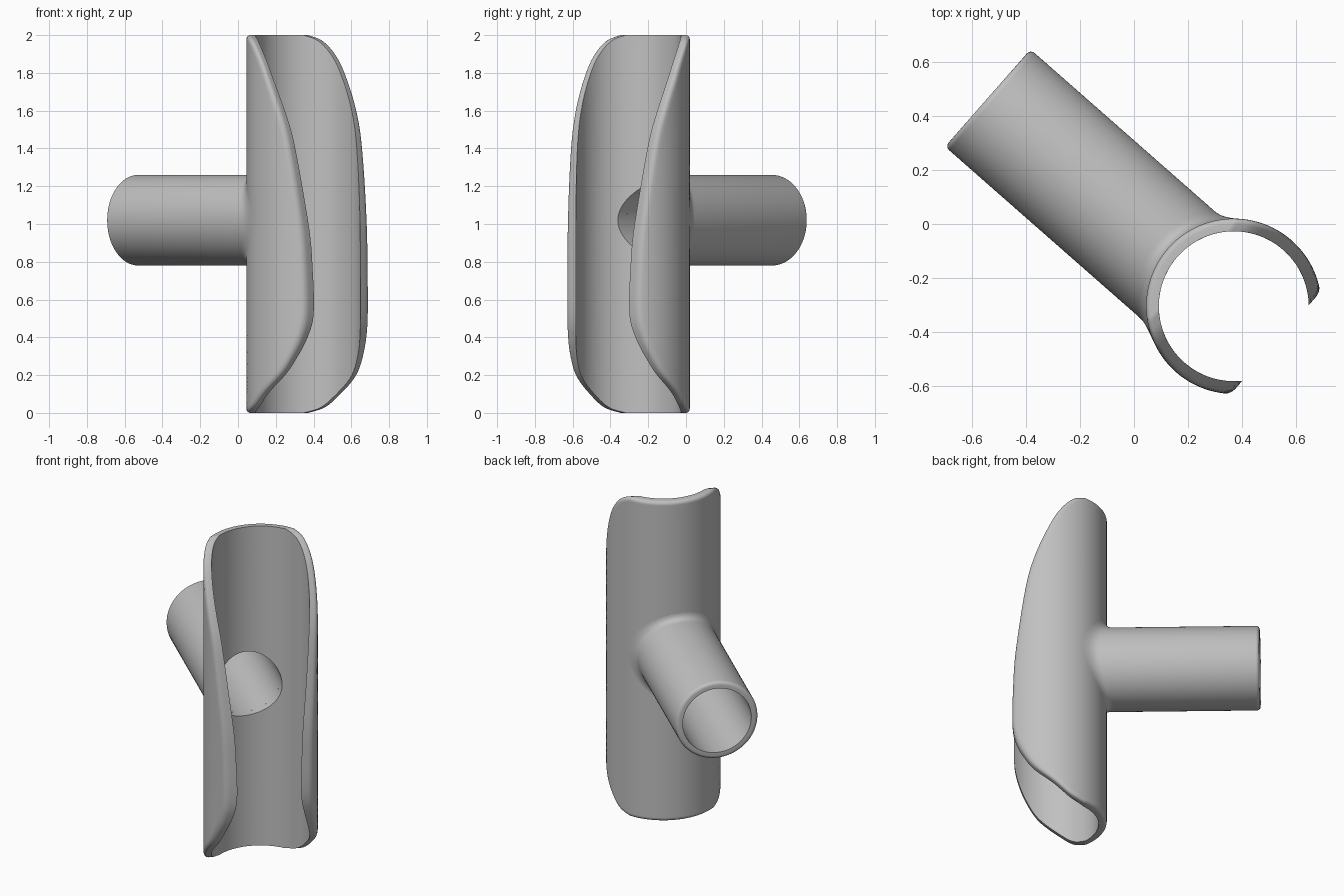
import bpy, bmesh
from math import sin, cos, pi, acos, sqrt, radians
from mathutils import Vector

cube = bpy.data.objects.get("Cube")
if cube:
    bpy.data.objects.remove(cube, do_unlink=True)

CENTRE, TURN = (0.37, -0.305, 0), radians(-41.3)
R_OUT, R_IN, ROUND = 0.325, 0.278, 0.02          # saddle shell
P_OUT, P_IN, P_END = 0.24, 0.20, 1.195           # branch pipe
P_Y, P_Z, FILLET = -0.022, 1.02, 0.045
COLS, SIDES = 72, 96

grey = bpy.data.materials.new("plain grey")
grey.use_nodes = True
colour = (0.53, 0.53, 0.53, 1)
grey.diffuse_color = colour
grey.node_tree.nodes["Principled BSDF"].inputs["Base Color"].default_value = colour


def finish(bm, name):
    bmesh.ops.recalc_face_normals(bm, faces=bm.faces)
    mesh = bpy.data.meshes.new(name)
    bm.to_mesh(mesh)
    bm.free()
    mesh.materials.append(grey)
    obj = bpy.data.objects.new(name, mesh)
    obj.location, obj.rotation_euler = CENTRE, (0, 0, TURN)
    bpy.context.collection.objects.link(obj)
    return obj


def smooth(obj):
    bpy.ops.object.select_all(action='DESELECT')
    obj.select_set(True)
    bpy.context.view_layer.objects.active = obj
    bpy.ops.object.shade_smooth_by_angle(angle=radians(35))


def spline(points, steps):
    pts = [Vector(p) for p in points]
    pts = [2 * pts[0] - pts[1]] + pts + [2 * pts[-1] - pts[-2]]
    out = []
    for a, b, c, d in zip(pts, pts[1:], pts[2:], pts[3:]):
        for k in range(steps):
            t = k / steps
            out.append(0.5 * (2 * b + (c - a) * t + (2 * a - 5 * b + 4 * c - d) * t ** 2
                              + (3 * b - a - 3 * c + d) * t ** 3))
    return out + [pts[-2]]


# Side profile of the saddle cut: (height, reach towards the open side)
cut = spline([(0, -0.2), (0.03, -0.125), (0.1, -0.04), (0.2, 0.075), (0.3, 0.14),
              (0.4, 0.182), (0.52, 0.205), (0.75, 0.202), (1.0, 0.186), (1.4, 0.128),
              (1.6, 0.073), (1.8, -0.015), (1.9, -0.075), (1.97, -0.14), (2, -0.2)], 5)


# Saddle: inner and outer skins joined by a rim with a rounded outer edge
def skin_point(radius, inset, row, col):
    z, reach = cut[row]
    start = acos(reach / radius) + inset / R_OUT
    angle = start + (2 * pi - 2 * start) * col / COLS
    return radius * cos(angle), radius * sin(angle), 1 + (z - 1) * (1 - inset)


rows = len(cut) - 1
border = ([(0, c) for c in range(COLS)] + [(r, COLS) for r in range(rows)]
          + [(rows, c) for c in range(COLS, 0, -1)] + [(r, 0) for r in range(rows, 0, -1)])
layers = [(R_IN, 0)]
for k in range(5):
    a = k * pi / 8
    layers.append((R_OUT - ROUND + ROUND * sin(a), ROUND * (1 - cos(a))))

bm = bmesh.new()
previous = None
for number, (radius, inset) in enumerate(layers):
    full = number in (0, len(layers) - 1)
    keys = [(r, c) for r in range(rows + 1) for c in range(COLS + 1)] if full else border
    verts = {k: bm.verts.new(skin_point(radius, inset, *k)) for k in keys}
    if full:
        for r in range(rows):
            for c in range(COLS):
                bm.faces.new([verts[r, c], verts[r, c + 1], verts[r + 1, c + 1], verts[r + 1, c]])
    if previous:
        for a, b in zip(border, border[1:] + border[:1]):
            bm.faces.new([previous[a], previous[b], verts[b], verts[a]])
    previous = verts
saddle = finish(bm, "saddle")


# Rings around the branch axis, lofted into a skin
def loft(bm, rings):
    made = []
    for radius_w in rings:
        ring = []
        for k in range(SIDES):
            a = 2 * pi * k / SIDES
            radius, w = radius_w(a)
            ring.append(bm.verts.new((-w, P_Y + radius * cos(a), P_Z + radius * sin(a))))
        made.append(ring)
    for low, high in zip(made, made[1:]):
        for k in range(SIDES):
            n = (k + 1) % SIDES
            bm.faces.new([low[k], low[n], high[n], high[k]])
    return made


def flat(radius, w):
    return lambda a: (radius, w)


def seated(radius, lift):
    return lambda a: (radius, lift + sqrt(R_OUT ** 2 - (P_Y + radius * cos(a)) ** 2))


# Bore cut through the saddle wall
bm = bmesh.new()
ends = loft(bm, [flat(P_IN, 0.05), flat(P_IN, 0.6)])
for ring in ends:
    bm.faces.new(ring)
cutter = finish(bm, "bore_cutter")
cutter.hide_render = True
bore = saddle.modifiers.new("bore", 'BOOLEAN')
bore.operation, bore.solver, bore.object = 'DIFFERENCE', 'EXACT', cutter
bpy.context.view_layer.objects.active = saddle
bpy.ops.object.modifier_apply(modifier=bore.name)
bpy.data.objects.remove(cutter, do_unlink=True)
smooth(saddle)

# Branch pipe: bore, rounded lip, outer wall and fillet onto the saddle
rings = [seated(P_IN, 0), flat(P_IN, P_END)]
for k in range(5):
    a = k * pi / 8
    rings.append(flat(P_OUT - ROUND + ROUND * sin(a), P_END - ROUND + ROUND * cos(a)))
for k in range(9):
    s = k / 8
    rings.append(seated(P_OUT + FILLET * s * s, FILLET * (1 - s) ** 2 - 0.0005 * s))
bm = bmesh.new()
loft(bm, rings)
smooth(finish(bm, "branch_pipe"))
